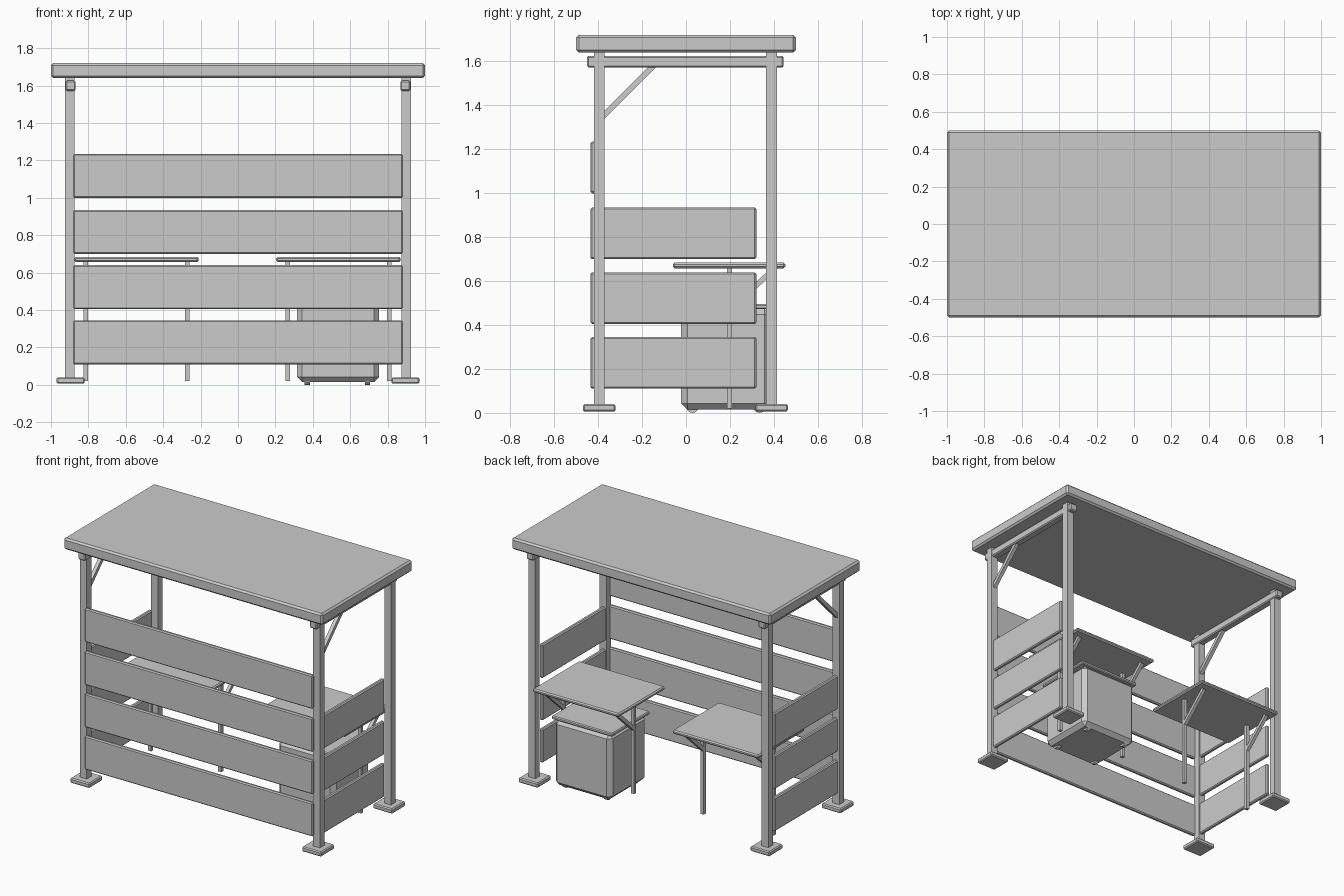
import bpy, math

if "Cube" in bpy.data.objects:
    bpy.data.objects.remove(bpy.data.objects["Cube"])


def box(name, x, y, z, bevel=0.0):
    """Box from (min, max) ranges with an optional chamfer."""
    bpy.ops.mesh.primitive_cube_add(size=1, location=[(a + b) / 2 for a, b in (x, y, z)])
    ob = bpy.context.object
    ob.name = name
    ob.scale = [b - a for a, b in (x, y, z)]
    bpy.ops.object.transform_apply(location=False, rotation=False, scale=True)
    if bevel:
        m = ob.modifiers.new("chamfer", 'BEVEL')
        m.width = bevel
        m.segments = 1
    return ob


def brace(name, x, a, b, width, thick):
    """Diagonal strut in the yz plane from a to b."""
    length = math.dist(a, b)
    ob = box(name, (-width / 2, width / 2), (-length / 2, length / 2), (-thick / 2, thick / 2))
    ob.location = (x, (a[0] + b[0]) / 2, (a[1] + b[1]) / 2)
    ob.rotation_euler.x = math.atan2(b[1] - a[1], b[0] - a[0])
    return ob


def around(c, half):
    return (c - half, c + half)


# Roof slab
box("roof", (-1, 1), (-0.5, 0.5), (1.64, 1.72), 0.012)

# Front boards
board_heights = [(0.11, 0.345), (0.405, 0.64), (0.70, 0.935), (1.0, 1.235)]
for i, z in enumerate(board_heights):
    box(f"front_board_{i}", (-0.88, 0.88), (-0.435, -0.408), z, 0.007)

for side, s in (("left", -1), ("right", 1)):
    # Posts with foot plates
    for end, y in (("front", -0.395), ("back", 0.39)):
        box(f"{end}_{side}_post", around(s * 0.9, 0.026), around(y, 0.025), (0.03, 1.645))
        box(f"{end}_{side}_foot", around(s * 0.895, 0.075), around(y, 0.074), (0.006, 0.04), 0.007)
    # Top beam and its knee brace
    box(f"{side}_beam", around(s * 0.895, 0.027), (-0.45, 0.445), (1.572, 1.626), 0.007)
    brace(f"{side}_roof_brace", s * 0.897, (-0.39, 1.338), (-0.14, 1.588), 0.026, 0.026)
    # Side boards
    for i, z in enumerate(board_heights[:3]):
        box(f"{side}_board_{i}", around(s * 0.896, 0.014), (-0.41, 0.32), z, 0.007)
    # Table
    c = s * 0.54 - 0.003
    box(f"{side}_table_top", around(c, 0.333), (-0.06, 0.452), (0.658, 0.684), 0.008)
    for n, dx in (("a", -0.271), ("b", 0.271)):
        box(f"{side}_table_leg_{n}", around(c + dx, 0.012), around(0.198, 0.012), (0.02, 0.662))
        brace(f"{side}_table_brace_{n}", c + dx, (0.198, 0.468), (0.40, 0.655), 0.024, 0.024)

# Storage box: chamfered body and lid
box("cabinet_body", (0.315, 0.755), (-0.022, 0.385), (0.015, 0.475), 0.028)
box("cabinet_lid", (0.30, 0.77), (-0.03, 0.385), (0.472, 0.496), 0.006)

# Casters
for x in (0.37, 0.692):
    for y in (0.03, 0.335):
        bpy.ops.mesh.primitive_cylinder_add(vertices=12, radius=0.03, depth=0.028,
                                            location=(x, y, 0.03), rotation=(0, math.pi / 2, 0))
        bpy.context.object.name = "cabinet_caster"
